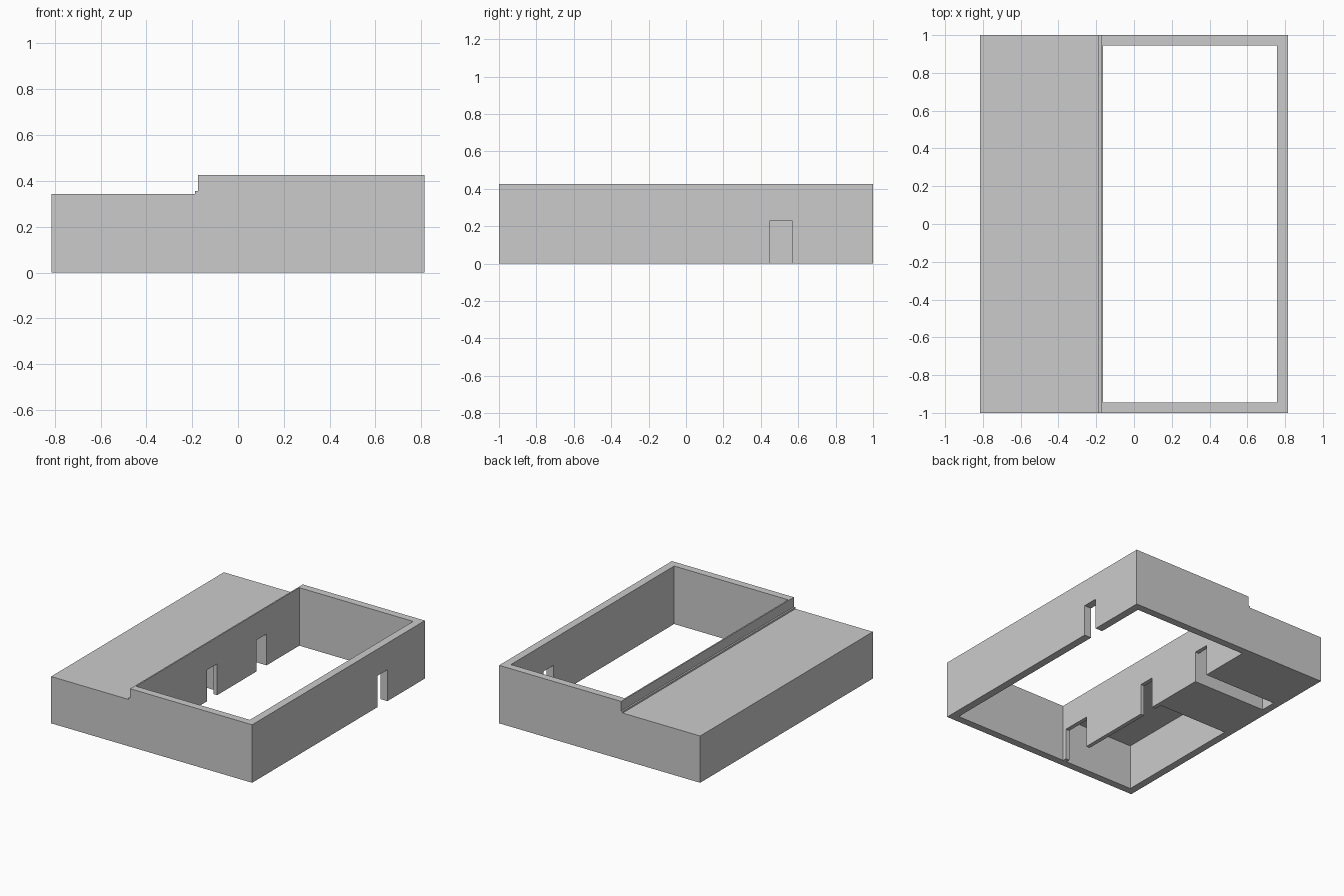
import bpy, bmesh

if "Cube" in bpy.data.objects:
    bpy.data.objects.remove(bpy.data.objects["Cube"])


def prism(name, profile, y0, y1):
    """Extrude an x-z profile along y."""
    bm = bmesh.new()
    face = bm.faces.new([bm.verts.new((x, y0, z)) for x, z in profile])
    ext = bmesh.ops.extrude_face_region(bm, geom=[face])
    moved = [v for v in ext["geom"] if isinstance(v, bmesh.types.BMVert)]
    bmesh.ops.translate(bm, verts=moved, vec=(0, y1 - y0, 0))
    bmesh.ops.recalc_face_normals(bm, faces=bm.faces)
    mesh = bpy.data.meshes.new(name)
    bm.to_mesh(mesh)
    bm.free()
    obj = bpy.data.objects.new(name, mesh)
    bpy.context.collection.objects.link(obj)
    return obj


def cut(target, x0, x1, y0, y1, top):
    """Carve a box-shaped space upward from below the ground line."""
    cutter = prism("cutter", [(x0, -0.1), (x1, -0.1), (x1, top), (x0, top)], y0, y1)
    cutter.hide_render = True
    mod = target.modifiers.new("cut", "BOOLEAN")
    mod.operation = "DIFFERENCE"
    mod.solver = "EXACT"
    mod.object = cutter
    bpy.context.view_layer.objects.active = target
    bpy.ops.object.modifier_apply(modifier=mod.name)
    bpy.data.objects.remove(cutter)


W, INNER = 0.815, 0.945
WALL_X, DOOR = -0.165, 0.23

# Whole building: low roofed wing, small ledge, taller courtyard walls
building = prism("courtyard_building", [
    (-W, 0), (W, 0), (W, 0.425), (-0.175, 0.425),
    (-0.175, 0.355), (-0.187, 0.355), (-0.187, 0.343), (-W, 0.343)], -1, 1)

# Open courtyard
cut(building, WALL_X, 0.758, -INNER, INNER, 0.6)

# Long room and narrow passage under the low roof
cut(building, -0.76, -0.195, -INNER, 0.05, 0.333)
cut(building, -0.76, -0.195, 0.45, 0.567, 0.333)

# Doorways in the dividing wall
for y0, y1 in ((-0.915, -0.70), (-0.125, -0.005), (0.45, 0.567)):
    cut(building, -0.25, -0.1, y0, y1, DOOR)

# Outer doorway in the right wall
cut(building, 0.7, 0.9, 0.45, 0.567, DOOR)
